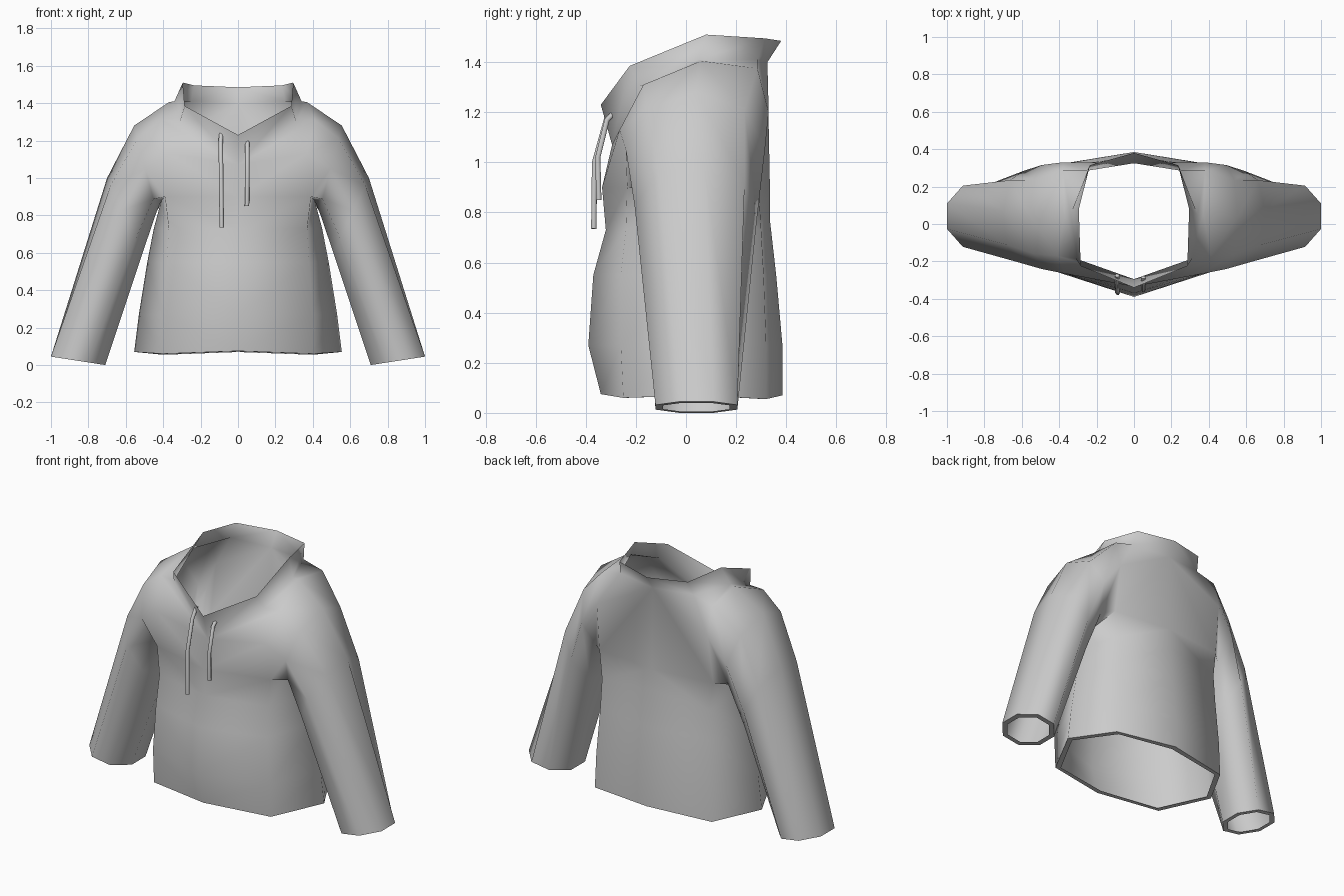
import bpy, bmesh
from math import sin, cos, pi, radians
from mathutils import Vector

if "Cube" in bpy.data.objects:
    bpy.data.objects.remove(bpy.data.objects["Cube"])

bm = bmesh.new()


def loop(pts):
    return [bm.verts.new(p) for p in pts]


def bridge(a, b, closed=False):
    n = len(a)
    for i in range(n if closed else n - 1):
        j = (i + 1) % n
        bm.faces.new((a[i], a[j], b[j], b[i]))


def sleeve_ring(top, bottom, y_front, y_back, twist):
    """Octagonal ring starting at the underarm and running round the front."""
    yc, hy = (y_front + y_back) / 2, (y_back - y_front) / 2
    s = 1 / cos(twist)      # keeps the overall width when an edge faces outward
    ring = []
    for i in range(8):
        t = i * pi / 4 + twist
        k = (1 - s * cos(t)) / 2
        ring.append((bottom[0] + k * (top[0] - bottom[0]), yc - s * hy * sin(t),
                     bottom[1] + k * (top[1] - bottom[1])))
    return loop(ring)


# Torso, right half: front centre, front corner, side, back corner, back centre
rows = [
    loop([(0, -.34, .075), (.4, -.25, .06), (.555, .05, .07), (.4, .32, .055), (0, .385, .07)]),
    loop([(0, -.39, .27), (.4, -.26, .27), (.53, .05, .27), (.39, .32, .27), (0, .385, .27)]),
    loop([(0, -.37, .55), (.38, -.26, .55), (.485, .05, .55), (.37, .31, .55), (0, .36, .55)]),
    loop([(0, -.32, .73), (.37, -.24, .73), (.45, .05, .73), (.365, .30, .73), (0, .335, .77)]),
    loop([(0, -.335, .9), (.39, -.235, .9), (.41, .05, .88), (.39, .29, .9), (0, .335, .9)]),
]
for a, b in zip(rows, rows[1:]):
    bridge(a, b)

# Yoke between armhole and neckline
f0, f1, side, b1, b0 = rows[-1]
front_mid, front_up, top, back_up, back_mid = loop([
    (.37, -.265, 1.13), (.41, -.17, 1.31), (.37, .06, 1.405),
    (.38, .285, 1.375), (.38, .33, 1.2)])
neck = loop([(0, -.295, 1.07), (.31, -.185, 1.305), (.34, .05, 1.41),
             (.25, .285, 1.41), (0, .325, 1.40)])
bridge([f0, neck[0], neck[1], neck[2], neck[3], neck[4], b0],
       [f1, front_mid, front_up, top, back_up, back_mid, b1])

# Collar
collar = loop([(0, -.34, 1.23), (.285, -.225, 1.385), (.295, .08, 1.51),
               (.235, .315, 1.495), (0, .38, 1.485)])
bridge(neck, collar)

# Sleeve
ring = [side, f1, front_mid, front_up, top, back_up, back_mid, b1]
for args in [((.555, 1.28), (.435, .82), -.24, .315, 0),
             ((.70, 1.0), (.51, .60), -.205, .283, pi / 24),
             ((1.0, .045), (.71, 0), -.122, .205, pi / 8)]:
    nxt = sleeve_ring(*args)
    bridge(ring, nxt, True)
    ring = nxt

# Mirror to the left and weld the centre
geom = bm.verts[:] + bm.edges[:] + bm.faces[:]
bmesh.ops.mirror(bm, geom=geom, axis='X', merge_dist=0.0001)
bmesh.ops.remove_doubles(bm, verts=bm.verts[:], dist=0.0005)

# Inward lips on the hem and both cuffs
openings = {-1: [], 0: [], 1: []}
for e in bm.edges:
    mid = (e.verts[0].co + e.verts[1].co) / 2
    if e.is_boundary and mid.z < .3:
        openings[0 if abs(mid.x) < .6 else (1 if mid.x > 0 else -1)].append(e)
for edges in openings.values():
    out = bmesh.ops.extrude_edge_only(bm, edges=edges)["geom"]
    verts = [g for g in out if isinstance(g, bmesh.types.BMVert)]
    centre = sum((v.co for v in verts), Vector()) / len(verts)
    for v in verts:
        v.co += (centre - v.co).normalized() * .033
    for e in edges:
        e.smooth = False

bmesh.ops.recalc_face_normals(bm, faces=bm.faces[:])
belly = min(bm.faces, key=lambda f: f.calc_center_median().y)
if belly.normal.y > 0:
    bmesh.ops.reverse_faces(bm, faces=bm.faces[:])

mesh = bpy.data.meshes.new("sweater_body")
bm.to_mesh(mesh)
bm.free()
body = bpy.data.objects.new("sweater_body", mesh)
bpy.context.collection.objects.link(body)
bpy.context.view_layer.objects.active = body
body.select_set(True)
bpy.ops.object.shade_smooth_by_angle(angle=radians(95), keep_sharp_edges=True)


# Drawstrings
def drawstring(name, pts):
    cu = bpy.data.curves.new(name, 'CURVE')
    cu.dimensions = '3D'
    cu.bevel_depth = .012
    cu.bevel_resolution = 1
    cu.use_fill_caps = True
    sp = cu.splines.new('POLY')
    sp.points.add(len(pts) - 1)
    for p, co in zip(sp.points, pts):
        p.co = (*co, 1)
        p.radius = 1
    sp.use_smooth = True
    bpy.context.collection.objects.link(bpy.data.objects.new(name, cu))


drawstring("drawstring_long", [(-.09, -.275, 1.245), (-.092, -.315, 1.18),
                               (-.09, -.365, 1.0), (-.087, -.368, .735)])
drawstring("drawstring_short", [(.05, -.285, 1.2), (.05, -.315, 1.17),
                                (.05, -.352, 1.02), (.048, -.348, .85)])
